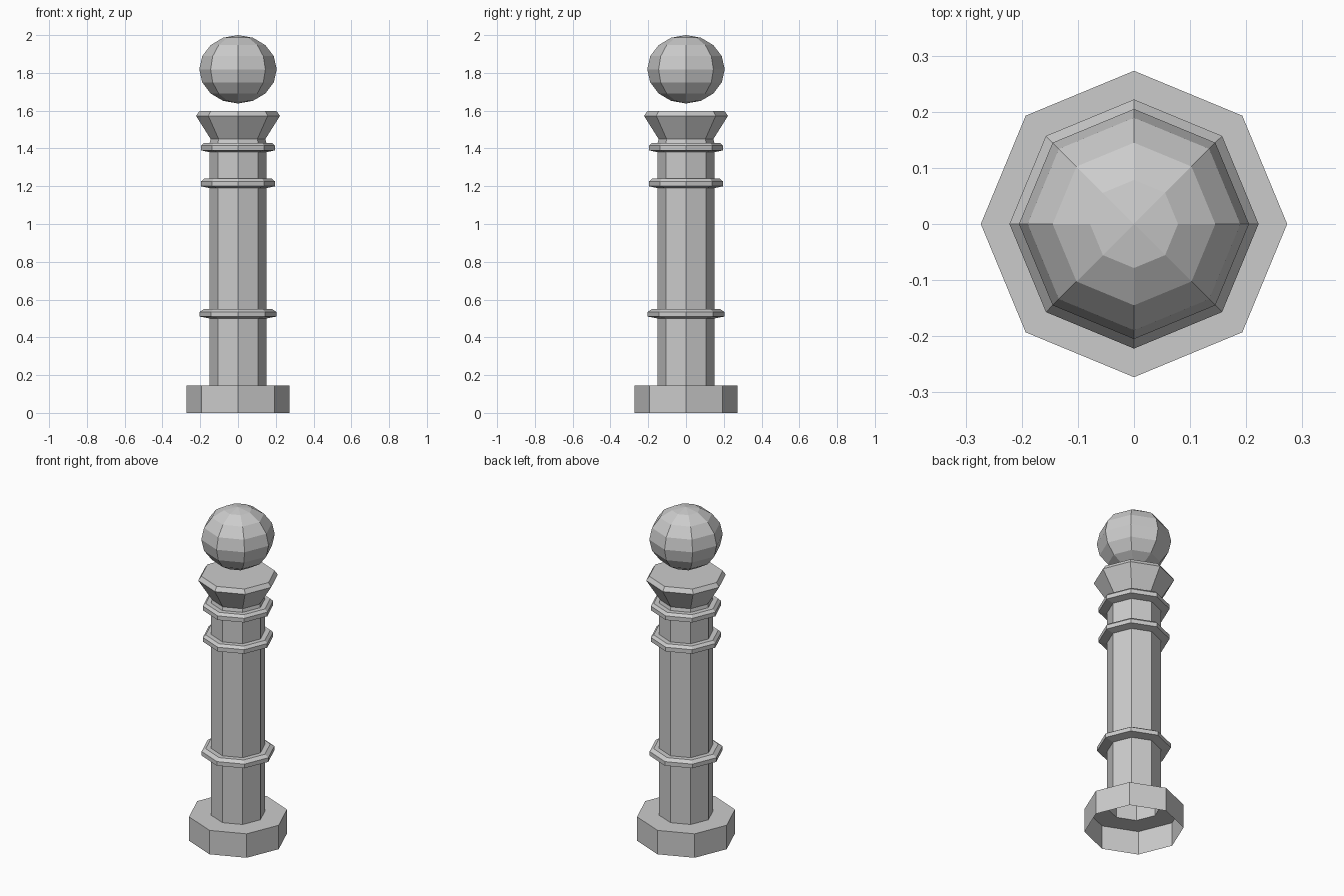
import bpy, bmesh, math

if "Cube" in bpy.data.objects:
    bpy.data.objects.remove(bpy.data.objects["Cube"])

SIDES = 8


def lathe(name, profile, cap_top=False):
    """Spin a (radius, z) profile into an eight-sided flat-shaded shell."""
    bm = bmesh.new()
    rings = []
    for r, z in profile:
        if r == 0:
            rings.append([bm.verts.new((0, 0, z))] * SIDES)
        else:
            rings.append([bm.verts.new((r * math.cos(i * math.tau / SIDES),
                                        r * math.sin(i * math.tau / SIDES), z))
                          for i in range(SIDES)])
    for low, high in zip(rings, rings[1:]):
        for i in range(SIDES):
            j = (i + 1) % SIDES
            corners = list(dict.fromkeys((low[i], low[j], high[j], high[i])))
            bm.faces.new(corners)
    if cap_top:
        bm.faces.new(rings[-1])
    mesh = bpy.data.meshes.new(name)
    bm.to_mesh(mesh)
    bm.free()
    obj = bpy.data.objects.new(name, mesh)
    bpy.context.collection.objects.link(obj)
    return obj


def collar(z, r, shaft=0.15):
    """Bevelled band standing out from the shaft, starting at height z."""
    return [(shaft, z), (r, z + 0.01), (r, z + 0.035), (shaft + 0.03, z + 0.05), (shaft, z + 0.05)]


# Post: open-bottomed base, shaft with three collars, flared capital
post = [(0.273, 0), (0.273, 0.145), (0.15, 0.145)]
post += collar(0.50, 0.203)
post += collar(1.19, 0.196)
post += collar(1.38, 0.196)
post += [(0.145, 1.45), (0.222, 1.572), (0.205, 1.597)]
lathe("post", post, cap_top=True)

# Ball finial floating just above the capital, slightly squashed
ball = []
for k in range(9):
    a = math.pi * k / 8
    r = 0 if k in (0, 8) else 0.205 * math.sin(a)
    ball.append((r, 1.819 - 0.181 * math.cos(a)))
lathe("ball_finial", ball)
